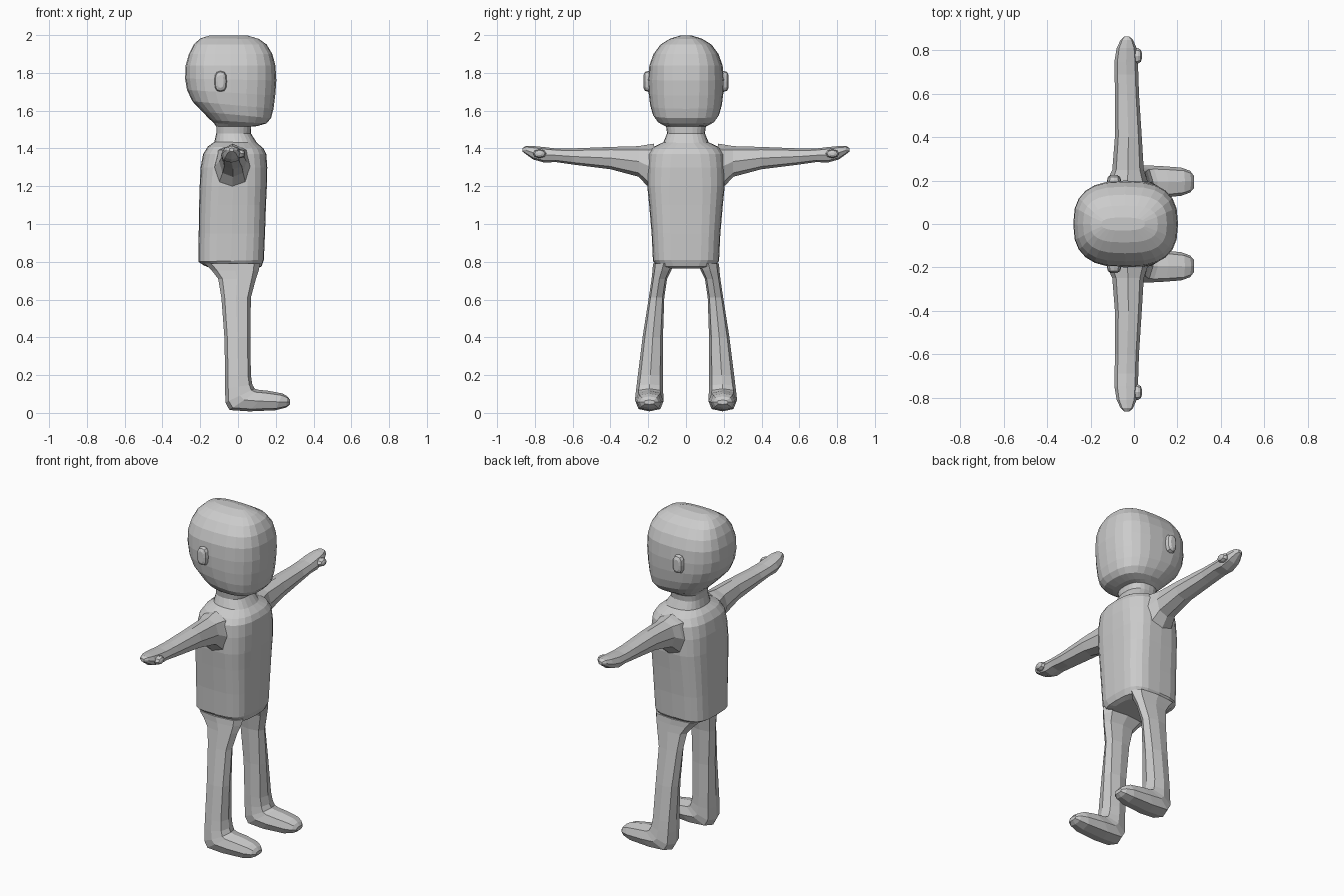
import bpy, bmesh, math
from mathutils import Vector


def ring(a, b, w, n, e):
    """Superellipse ring: spans points a-b on one axis, +-w on the other."""
    a, b, w = Vector(a), Vector(b), Vector(w)
    c, u = (a + b) / 2, (b - a) / 2

    def p(t):
        return math.copysign(abs(t) ** (2 / e), t) if abs(t) > 1e-6 else 0
    return [c + u * p(math.cos(2 * math.pi * k / n)) + w * p(math.sin(2 * math.pi * k / n))
            for k in range(n)]


def loft(name, rings, mirror=False):
    bm = bmesh.new()
    loops = [[bm.verts.new(p) for p in r] for r in rings]
    n = len(loops[0])
    for r, s in zip(loops, loops[1:]):
        for k in range(n):
            bm.faces.new((r[k], r[(k + 1) % n], s[(k + 1) % n], s[k]))
    bm.faces.new(loops[0])
    bm.faces.new(loops[-1])
    bmesh.ops.recalc_face_normals(bm, faces=bm.faces)
    me = bpy.data.meshes.new(name)
    bm.to_mesh(me)
    bm.free()
    ob = bpy.data.objects.new(name, me)
    bpy.context.collection.objects.link(ob)
    if mirror:
        m = ob.modifiers.new("mirror", 'MIRROR')
        m.use_axis = (False, True, False)
        m.use_mirror_merge = False
    return ob


# Head, neck and torso in one skin: back x, back z, front x, front z, half width, squareness
body = [
    (-.14, .765, .10, .765, .10, 3), (-.18, .78, .125, .775, .155, 3.2),
    (-.21, .80, .137, .81, .175, 3.4), (-.208, .95, .143, .95, .182, 3.4),
    (-.206, 1.1, .148, 1.1, .195, 3.3), (-.203, 1.2, .153, 1.2, .205, 3.2),
    (-.198, 1.3, .155, 1.3, .205, 3.0), (-.185, 1.37, .15, 1.37, .2, 2.8),
    (-.16, 1.41, .135, 1.40, .18, 2.6), (-.125, 1.435, .10, 1.43, .12, 2.5),
    (-.115, 1.48, .068, 1.48, .10, 2.5), (-.115, 1.515, .07, 1.515, .105, 2.5),
    (-.128, 1.535, .10, 1.518, .125, 2.5), (-.145, 1.55, .15, 1.532, .15, 2.6),
    (-.19, 1.595, .175, 1.56, .175, 2.6), (-.242, 1.65, .188, 1.61, .19, 2.6),
    (-.27, 1.71, .197, 1.68, .198, 2.6), (-.28, 1.77, .203, 1.76, .2, 2.6),
    (-.277, 1.84, .198, 1.84, .194, 2.7), (-.26, 1.90, .182, 1.90, .172, 2.8),
    (-.235, 1.95, .152, 1.95, .135, 2.8), (-.20, 1.982, .11, 1.98, .085, 2.8),
    (-.15, 1.998, .05, 1.998, .03, 2.6)]
loft("head_and_torso", [ring((a, 0, za), (b, 0, zb), (0, w, 0), 24, e)
                        for a, za, b, zb, w, e in body])

# Arms: y, bottom z, top z, back x, front x
arm = [(.17, 1.16, 1.425, -.13, .075), (.205, 1.20, 1.42, -.12, .06), (.25, 1.25, 1.412, -.10, .045),
       (.40, 1.29, 1.408, -.088, .036), (.60, 1.315, 1.40, -.087, .023),
       (.69, 1.328, 1.40, -.09, .02), (.75, 1.325, 1.407, -.09, .018),
       (.81, 1.342, 1.413, -.08, .012), (.848, 1.37, 1.413, -.062, -.004),
       (.865, 1.383, 1.402, -.045, -.022)]
loft("arm", [ring(((a + b) / 2, y, z0), ((a + b) / 2, y, z1), ((b - a) / 2, 0, 0), 8, 2.4)
             for y, z0, z1, a, b in arm], True)

# Thumbs: stubby pegs on the front of the hands
loft("thumb", [ring((x, .775 - r, 1.372), (x, .775 + r, 1.372), (0, 0, r * .65), 8, 2)
               for x, r in ((-.01, .035), (.018, .036), (.031, .028), (.037, .012))], True)

# Legs bending into feet: back/bottom x,z, front/top x,z, inner y, outer y
leg = [(-.175, .79, .118, .79, .062, .175), (-.14, .755, .11, .755, .078, .177),
       (-.105, .71, .095, .71, .10, .182), (-.088, .61, .068, .61, .115, .197),
       (-.072, .40, .066, .40, .122, .23), (-.068, .20, .068, .20, .122, .255),
       (-.068, .13, .076, .15, .122, .262), (-.067, .055, .088, .128, .12, .268),
       (-.045, .015, .11, .122, .119, .27), (.06, .008, .16, .117, .119, .268),
       (.20, .014, .235, .103, .13, .26), (.255, .028, .262, .087, .145, .245),
       (.276, .045, .276, .068, .165, .222)]
loft("leg", [ring((a, (i + o) / 2, za), (b, (i + o) / 2, zb), (0, (o - i) / 2, 0), 8, 2.7)
             for a, za, b, zb, i, o in leg], True)

# Ears: small upright pads on the sides of the head
loft("ear", [ring((-.092, y, 1.755 - h), (-.092, y, 1.755 + h), (w, 0, 0), 12, 2.8)
             for y, h, w in ((.18, .05, .03), (.2, .055, .033), (.217, .05, .028),
                             (.225, .034, .015))], True)
